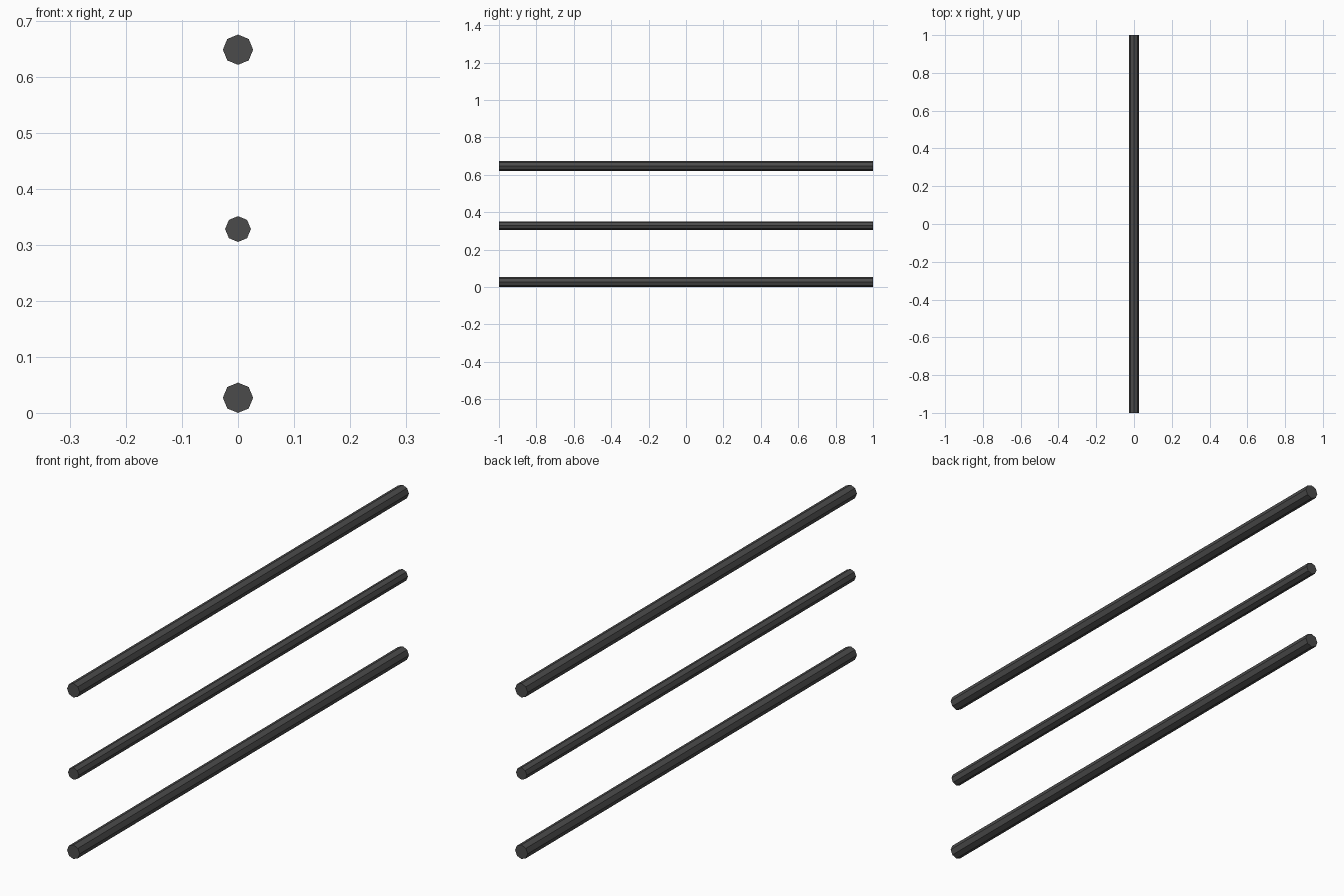
import bpy
import math

if "Cube" in bpy.data.objects:
    bpy.data.objects.remove(bpy.data.objects["Cube"])

# dark metal shared by all rails
metal = bpy.data.materials.new("dark_metal")
metal.diffuse_color = (0.07, 0.07, 0.07, 1.0)
metal.use_nodes = True
metal.node_tree.nodes["Principled BSDF"].inputs["Base Color"].default_value = metal.diffuse_color


def rail(name, z, radius, length=2.0):
    """Eight-sided capped bar running along y, with a corner pointing up."""
    bpy.ops.mesh.primitive_cylinder_add(
        vertices=8, radius=radius, depth=length,
        location=(0, 0, z), rotation=(math.pi / 2, 0, 0))
    obj = bpy.context.object
    obj.name = name
    obj.data.materials.append(metal)
    bpy.ops.object.transform_apply(location=False, rotation=True, scale=True)


# three stacked rails, the middle one slightly thinner
rail("bottom_rail", 0.027, 0.027)
rail("middle_rail", 0.328, 0.023)
rail("top_rail", 0.648, 0.027)
